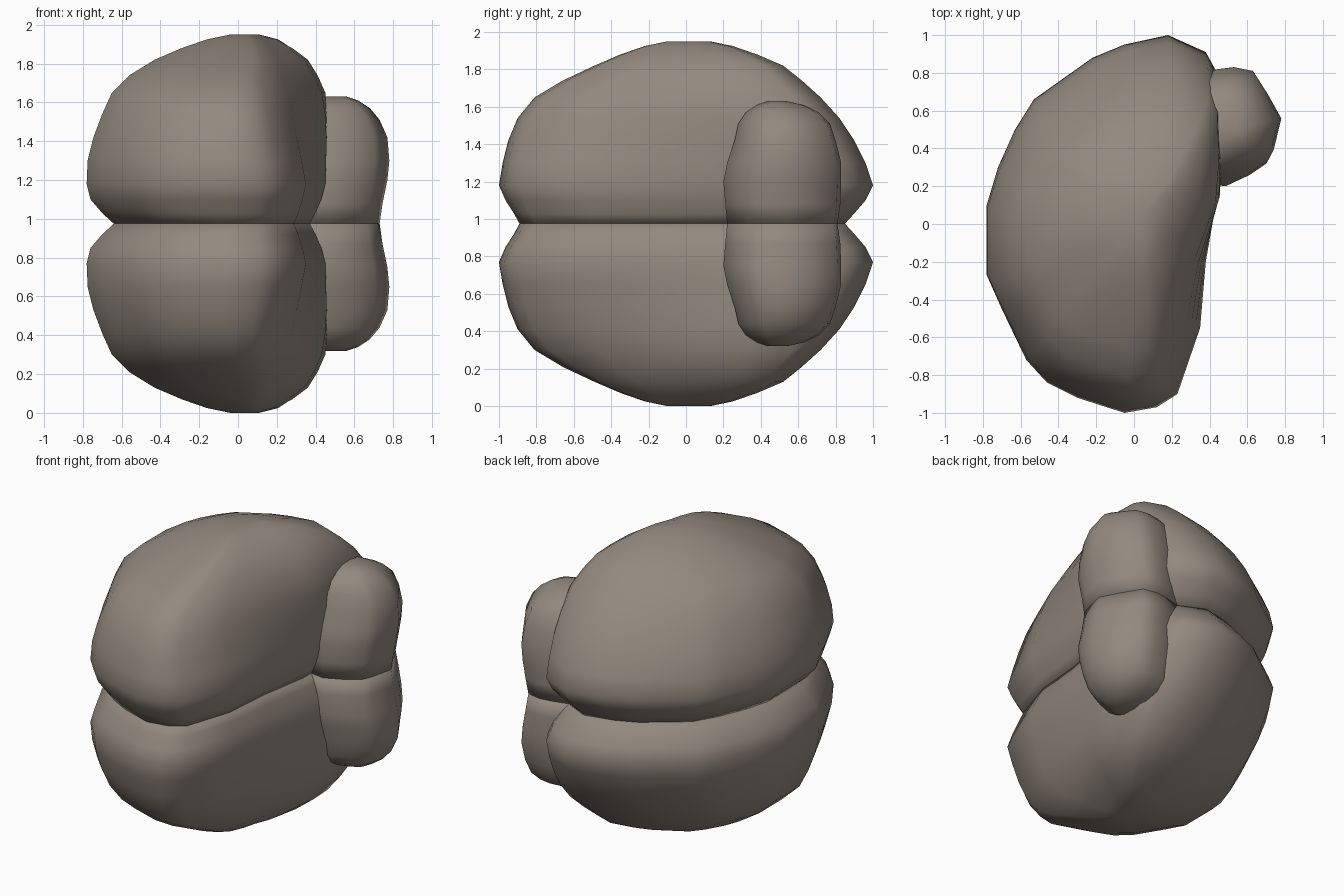
import bpy, bmesh

MID = 0.975  # mirror plane height

mat = bpy.data.materials.new("warm grey")
mat.diffuse_color = (0.29, 0.25, 0.21, 1)


def loft(name, outline, levels, sign, slope=0.0):
    """Stack the outline at several heights, fitted to each level's bounds.
    levels: (z, xmin, xmax, ymin, ymax), from the mid plane to the top."""
    xs, ys = [p[0] for p in outline], [p[1] for p in outline]
    x0, x1, y0, y1 = min(xs), max(xs), min(ys), max(ys)
    bm = bmesh.new()
    rings = []
    for z, a, b, c, d in levels:
        t = max(0, min(1, (z - 1.2) / 0.5))
        ring = []
        for x, y in outline:
            u, v = (x - x0) / (x1 - x0), (y - y0) / (y1 - y0)
            px, py = a + u * (b - a), c + v * (d - c)
            if u > 0.5:  # underside leans back towards the front
                px += slope * t * min(0, py - 0.2) * (u - 0.5) * 2
            ring.append(bm.verts.new((px, py, MID + sign * (z - MID))))
        rings.append(ring)
    n = len(outline)
    for lo, hi in zip(rings, rings[1:]):
        for i in range(n):
            j = (i + 1) % n
            bm.faces.new((lo[i], lo[j], hi[j], hi[i]))
    bm.faces.new(rings[0])
    bmesh.ops.poke(bm, faces=[bm.faces.new(rings[-1])])
    bmesh.ops.recalc_face_normals(bm, faces=bm.faces)
    for f in bm.faces:
        f.smooth = True
    me = bpy.data.meshes.new(name)
    bm.to_mesh(me)
    bm.free()
    me.materials.append(mat)
    ob = bpy.data.objects.new(name, me)
    bpy.context.collection.objects.link(ob)


# Large lobes: kidney outline seen from above
lobe = [(0.18, 1.0), (0.38, 0.91), (0.44, 0.8), (0.45, 0.5), (0.45, 0.2), (0.38, -0.2),
        (0.35, -0.55), (0.23, -0.9), (0.12, -0.97), (-0.05, -1.0), (-0.3, -0.92),
        (-0.46, -0.84), (-0.57, -0.72), (-0.7, -0.45), (-0.78, -0.27), (-0.78, 0.1),
        (-0.72, 0.3), (-0.63, 0.5), (-0.53, 0.66), (-0.22, 0.88), (-0.05, 0.95)]
lobe_levels = [(0.975, -0.64, 0.37, -0.89, 0.85), (1.03, -0.70, 0.40, -0.92, 0.90),
               (1.10, -0.76, 0.43, -0.965, 0.96), (1.18, -0.78, 0.45, -1.0, 1.0),
               (1.30, -0.775, 0.455, -0.98, 0.96), (1.42, -0.745, 0.46, -0.95, 0.90),
               (1.54, -0.70, 0.46, -0.90, 0.82), (1.65, -0.65, 0.45, -0.81, 0.72),
               (1.74, -0.56, 0.41, -0.66, 0.62), (1.82, -0.43, 0.36, -0.49, 0.52),
               (1.88, -0.29, 0.28, -0.35, 0.38), (1.925, -0.16, 0.21, -0.22, 0.25),
               (1.95, -0.04, 0.13, -0.10, 0.13)]

# Small rear lobes: rounded bulge sunk into the large lobes
rear = [(0.2, 0.76), (0.45, 0.82), (0.53, 0.83), (0.63, 0.81), (0.71, 0.68), (0.78, 0.55),
        (0.74, 0.38), (0.71, 0.32), (0.62, 0.26), (0.49, 0.2), (0.2, 0.24)]
rear_levels = [(0.975, 0.2, 0.73, 0.22, 0.81), (1.08, 0.2, 0.745, 0.21, 0.825),
               (1.2, 0.2, 0.77, 0.20, 0.83), (1.3, 0.2, 0.78, 0.22, 0.83),
               (1.42, 0.2, 0.77, 0.26, 0.80), (1.51, 0.22, 0.73, 0.28, 0.77),
               (1.57, 0.25, 0.68, 0.32, 0.71), (1.61, 0.3, 0.62, 0.38, 0.63),
               (1.63, 0.36, 0.56, 0.44, 0.54)]

for side, sign in (("upper", 1), ("lower", -1)):
    loft(side + "_lobe", lobe, lobe_levels, sign, 0.22)
    loft(side + "_rear_lobe", rear, rear_levels, sign)
